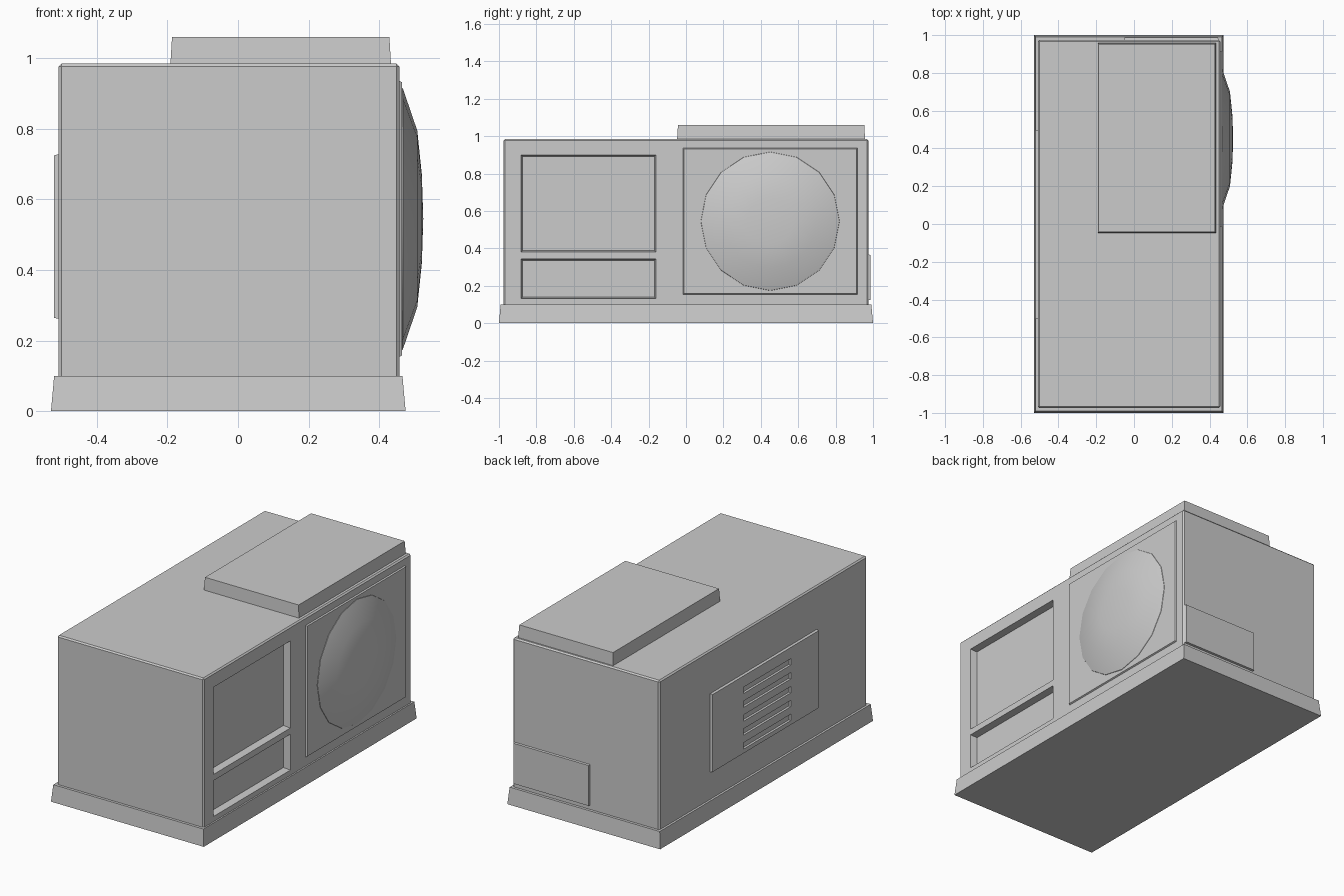
import bpy, bmesh, math

if "Cube" in bpy.data.objects:
    bpy.data.objects.remove(bpy.data.objects["Cube"])


def taper_box(name, lo, hi, axis=2, inset=0.0, bevel=0.0):
    """Box from lo to hi; its high (or low, axis<0) face shrinks by inset."""
    a, top = (axis, hi) if axis >= 0 else (-axis - 1, lo)
    bm = bmesh.new()
    bmesh.ops.create_cube(bm, size=1)
    for v in bm.verts:
        sign = [1 if c > 0 else -1 for c in v.co]
        for i in range(3):
            v.co[i] = hi[i] if sign[i] > 0 else lo[i]
        if abs(v.co[a] - top[a]) < 1e-6:
            for i in range(3):
                if i != a:
                    v.co[i] -= sign[i] * inset
    if bevel:
        bmesh.ops.bevel(bm, geom=bm.edges[:], offset=bevel, segments=1,
                        profile=0.5, affect='EDGES')
    bmesh.ops.recalc_face_normals(bm, faces=bm.faces[:])
    me = bpy.data.meshes.new(name)
    bm.to_mesh(me)
    bm.free()
    ob = bpy.data.objects.new(name, me)
    bpy.context.collection.objects.link(ob)
    return ob


def cut(target, cutter):
    cutter.hide_render = True
    mod = target.modifiers.new("cut", 'BOOLEAN')
    mod.object = cutter
    mod.operation = 'DIFFERENCE'
    mod.solver = 'EXACT'
    bpy.context.view_layer.objects.active = target
    bpy.ops.object.modifier_apply(modifier=mod.name)
    bpy.data.objects.remove(cutter)


# Plinth and main housing
taper_box("base", (-0.53, -1, 0), (0.475, 1, 0.1), inset=0.009)
body = taper_box("body", (-0.508, -0.975, 0.06), (0.457, 0.975, 0.985), bevel=0.008)

# Recessed bays on the right side, narrowing inwards
for z0, z1 in ((0.38, 0.90), (0.13, 0.345)):
    cut(body, taper_box("bay_cutter", (0.417, -0.885, z0 - 0.003),
                        (0.477, -0.157, z1 + 0.003), axis=-1, inset=0.012))

# Raised lid on the roof
taper_box("roof_lid", (-0.192, -0.048, 0.975), (0.434, 0.958, 1.06), inset=0.005)

# Screen panel on the right side
taper_box("screen_panel", (0.45, -0.02, 0.15), (0.465, 0.92, 0.94), axis=0, inset=0.008)

# Bulging faceted dome lathed around the x direction
bm = bmesh.new()
sides, cy, cz = 16, 0.45, 0.545
rings = []
for r, x in ((0.375, 0.458), (0.37, 0.467), (0.25, 0.508), (0.125, 0.521)):
    rings.append([bm.verts.new((x, cy + r * math.cos(2 * math.pi * i / sides),
                                cz + r * math.sin(2 * math.pi * i / sides)))
                  for i in range(sides)])
tip = bm.verts.new((0.525, cy, cz))
for i in range(sides):
    j = (i + 1) % sides
    for a, b in zip(rings, rings[1:]):
        bm.faces.new((a[i], a[j], b[j], b[i]))
    bm.faces.new((rings[-1][i], rings[-1][j], tip))
bm.faces.new(rings[0][::-1])
bmesh.ops.recalc_face_normals(bm, faces=bm.faces[:])
me = bpy.data.meshes.new("screen_dome")
bm.to_mesh(me)
bm.free()
dome = bpy.data.objects.new("screen_dome", me)
bpy.context.collection.objects.link(dome)
bpy.context.view_layer.objects.active = dome
dome.select_set(True)
bpy.ops.object.shade_smooth_by_angle(angle=math.radians(35))
dome.select_set(False)

# Vent panel on the left side with five slots
vent = taper_box("vent_panel", (-0.522, -0.505, 0.26), (-0.50, 0.50, 0.73), axis=-1, inset=0.005)
for k in range(5):
    z = 0.29 + 0.0825 * k
    slot = ((-0.56, -0.24, z), (-0.505, 0.205, z + 0.038))
    cut(vent, taper_box("slot_cutter", *slot))

# Access plate low on the back
taper_box("back_plate", (-0.055, 0.96, 0.12), (0.45, 0.987, 0.37), axis=1, inset=0.005)
